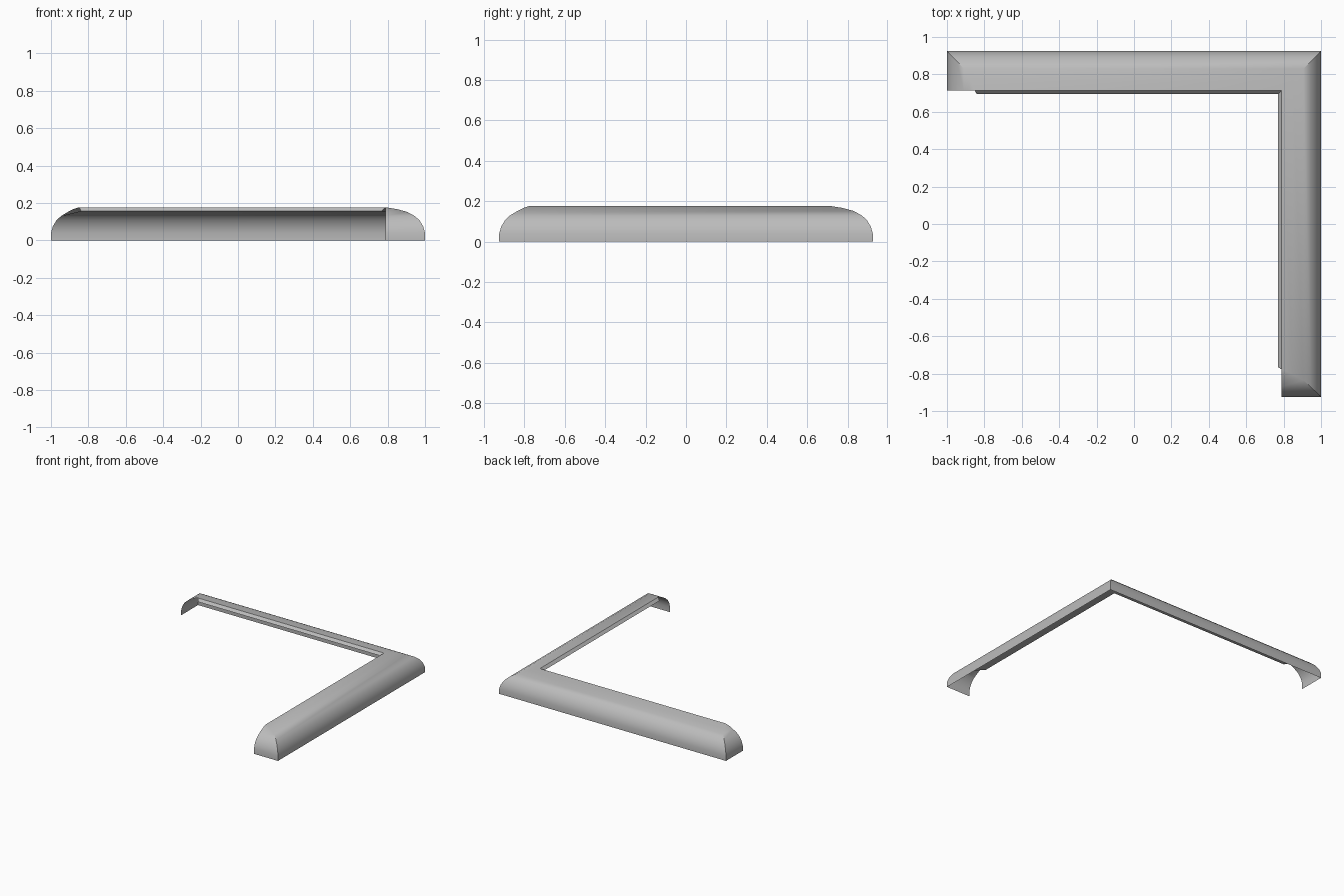
import bpy
import bmesh
import math

cube = bpy.data.objects.get("Cube")
if cube:
    bpy.data.objects.remove(cube, do_unlink=True)

grey = bpy.data.materials.new("light_grey")
grey.use_nodes = True
colour = (0.5, 0.5, 0.5, 1)
grey.diffuse_color = colour
grey.node_tree.nodes["Principled BSDF"].inputs["Base Color"].default_value = colour

HX, HY = 1.0, 0.925   # half extents of the corner trim
WIDTH = 0.212         # width of the closed end returns

# Profiles: (inset along the arms, inset at the end returns, height)
shell = [(0, 0, 0), (0, 0, 0.04), (0.01, 0.01, 0.075), (0.03, 0.03, 0.108),
         (0.055, 0.054, 0.13), (0.095, 0.09, 0.152), (0.15, 0.12, 0.167),
         (WIDTH, 0.15, 0.177)]
lip = [shell[-1], (0.231, 0.16, 0.157), (0.055, 0.054, 0.13)]


def arm_row(d, e, z):
    """Mitred path along the back and down the left side."""
    return [(-HX + e, HY - d, z), (HX - d, HY - d, z), (HX - d, -HY + e, z)]


def shell_row(d, e, z):
    """The arm path with a short return at each open end."""
    return ([(-HX + e, HY - WIDTH, z)] + arm_row(d, e, z)
            + [(HX - WIDTH, -HY + e, z)])


def sweep(name, profile, row):
    bm = bmesh.new()
    grid = [[bm.verts.new(p) for p in row(*point)] for point in profile]
    for low, high in zip(grid, grid[1:]):
        for i in range(len(low) - 1):
            bm.faces.new((low[i + 1], low[i], high[i], high[i + 1]))
    bmesh.ops.remove_doubles(bm, verts=bm.verts, dist=0.0005)
    mesh = bpy.data.meshes.new(name)
    bm.to_mesh(mesh)
    bm.free()
    mesh.materials.append(grey)
    obj = bpy.data.objects.new(name, mesh)
    bpy.context.collection.objects.link(obj)
    bpy.ops.object.select_all(action='DESELECT')
    obj.select_set(True)
    bpy.context.view_layer.objects.active = obj
    bpy.ops.object.shade_smooth_by_angle(angle=math.radians(32))
    return obj


# Rounded outer trim with its end returns
sweep("rounded_trim", shell, shell_row)
# Inner lip and flat underside of the top
sweep("inner_lip", lip, arm_row)
